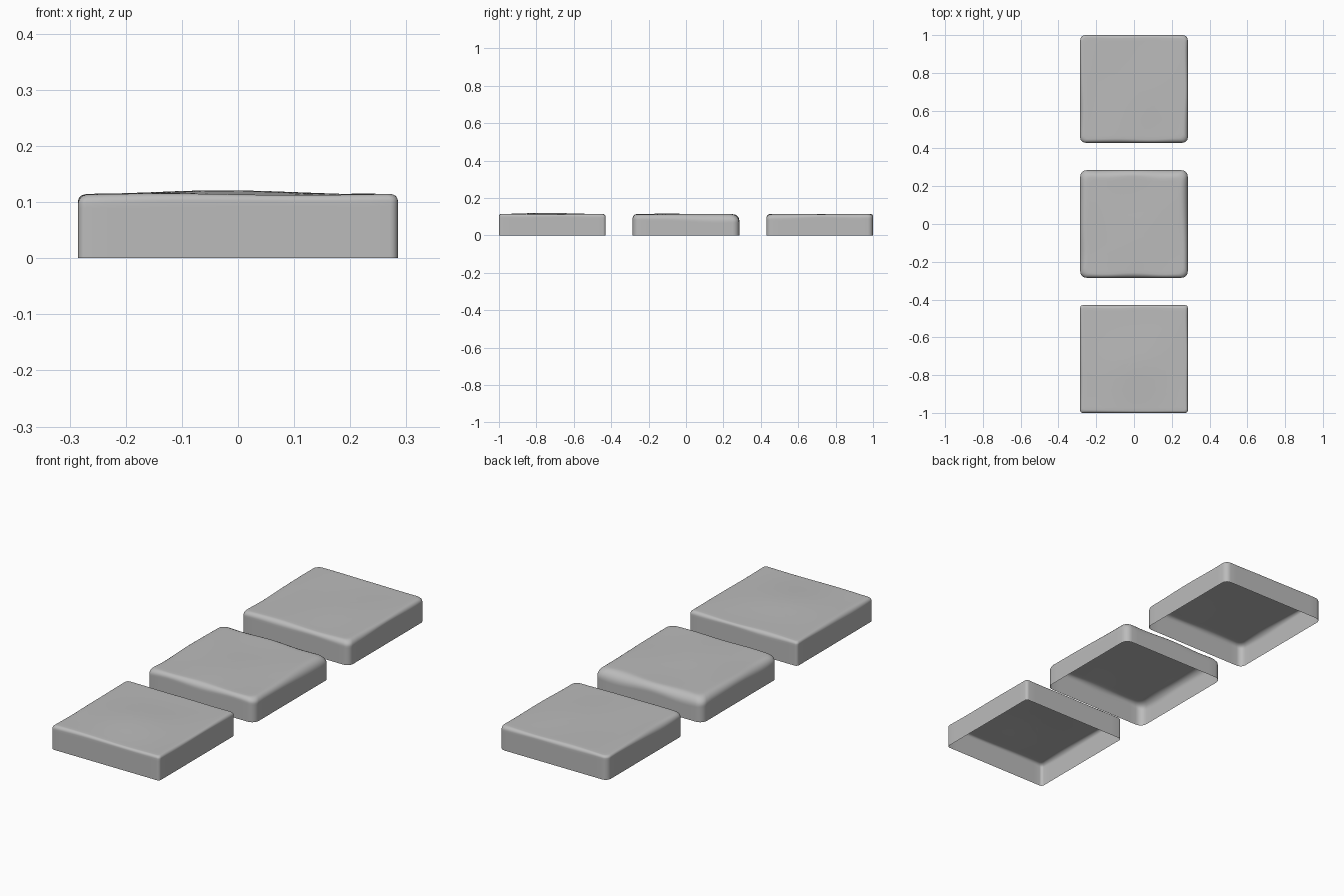
import bpy, bmesh, math

cube = bpy.data.objects.get("Cube")
if cube:
    bpy.data.objects.remove(cube)

HALF, HEIGHT = 0.285, 0.115
SIDE_STEPS, CORNER_STEPS, ARC_STEPS = 14, 5, 6

stone = bpy.data.materials.new("grey stone")
stone.use_nodes = True
GREY = (0.5, 0.5, 0.5, 1)
stone.diffuse_color = GREY
stone.node_tree.nodes["Principled BSDF"].inputs["Base Color"].default_value = GREY


def outline(radius):
    """Counter-clockwise rounded square, evenly divided along each side."""
    points = []
    flat = HALF - radius
    for quarter in range(4):
        c, s = [(1, 0), (0, 1), (-1, 0), (0, -1)][quarter]
        local = [(HALF, -flat + 2 * flat * i / SIDE_STEPS) for i in range(SIDE_STEPS)]
        for i in range(CORNER_STEPS):
            a = math.pi / 2 * i / CORNER_STEPS
            local.append((flat + radius * math.cos(a), flat + radius * math.sin(a)))
        points += [(x * c - y * s, x * s + y * c) for x, y in local]
    return points


def edge_wear(x, y, corners, phase):
    """Rounding of the top edge, blended between the four corners."""
    u, v = x / HALF, y / HALF
    fl, fr, bl, br = corners
    wear = ((1 - v) * ((1 - u) * fl + (1 + u) * fr)
            + (1 + v) * ((1 - u) * bl + (1 + u) * br)) / 4
    # Softly chipped stretch along the -x edge
    wear += 0.014 * math.exp(-((u + 1) ** 2 + (v + 0.6) ** 2) * 6)
    return wear * (1 + 0.22 * math.sin(5 * u + phase) * math.cos(4 * v - phase))


def make_slab(name, y_pos, plan_radius, corners, phase, bump):
    bm = bmesh.new()
    base = outline(plan_radius)
    wears = [edge_wear(x, y, corners, phase) for x, y in base]

    def top_height(x, y):
        hill = bump * math.exp(-((x + 0.06) ** 2 + (y + 0.03) ** 2) * 40)
        ripple = 0.0015 * (math.sin(13 * x + phase) * math.cos(11 * y + phase) - 1)
        return HEIGHT + hill + ripple

    def add_ring(place):
        return [bm.verts.new(place(x, y, w)) for (x, y), w in zip(base, wears)]

    # Straight walls
    rings = [add_ring(lambda x, y, w, t=t: (x, y, t * (HEIGHT - w)))
             for t in (0, 0.5, 0.9)]

    # Worn rounded top edge
    for step in range(ARC_STEPS + 1):
        a = math.pi / 2 * step / ARC_STEPS

        def rounded(x, y, w):
            k = 1 - w * (1 - math.cos(a)) / HALF
            return (x * k, y * k, top_height(x * k, y * k) - w * (1 - math.sin(a)))
        rings.append(add_ring(rounded))

    # Gently uneven top
    for scale in (0.94, 0.8, 0.6, 0.4, 0.2):
        def inner(x, y, w):
            k = scale * (1 - w / HALF)
            return (x * k, y * k, top_height(x * k, y * k))
        rings.append(add_ring(inner))

    count = len(base)
    for low, high in zip(rings, rings[1:]):
        for i in range(count):
            j = (i + 1) % count
            bm.faces.new((low[i], low[j], high[j], high[i]))
    centre = bm.verts.new((0, 0, top_height(0, 0)))
    for i in range(count):
        bm.faces.new((rings[-1][i], rings[-1][(i + 1) % count], centre))
    for face in bm.faces:
        face.smooth = True

    mesh = bpy.data.meshes.new(name)
    bm.to_mesh(mesh)
    bm.free()
    mesh.materials.append(stone)
    slab = bpy.data.objects.new(name, mesh)
    slab.location.y = y_pos
    bpy.context.collection.objects.link(slab)


# Corner wear order: front -x, front +x, back -x, back +x
make_slab("front_slab", -0.715, 0.014, (0.012, 0.012, 0.016, 0.014), 0.4, 0.008)
make_slab("middle_slab", 0, 0.035, (0.022, 0.024, 0.036, 0.042), 1.7, 0.002)
make_slab("back_slab", 0.715, 0.028, (0.018, 0.022, 0.014, 0.016), 3.1, 0.002)
